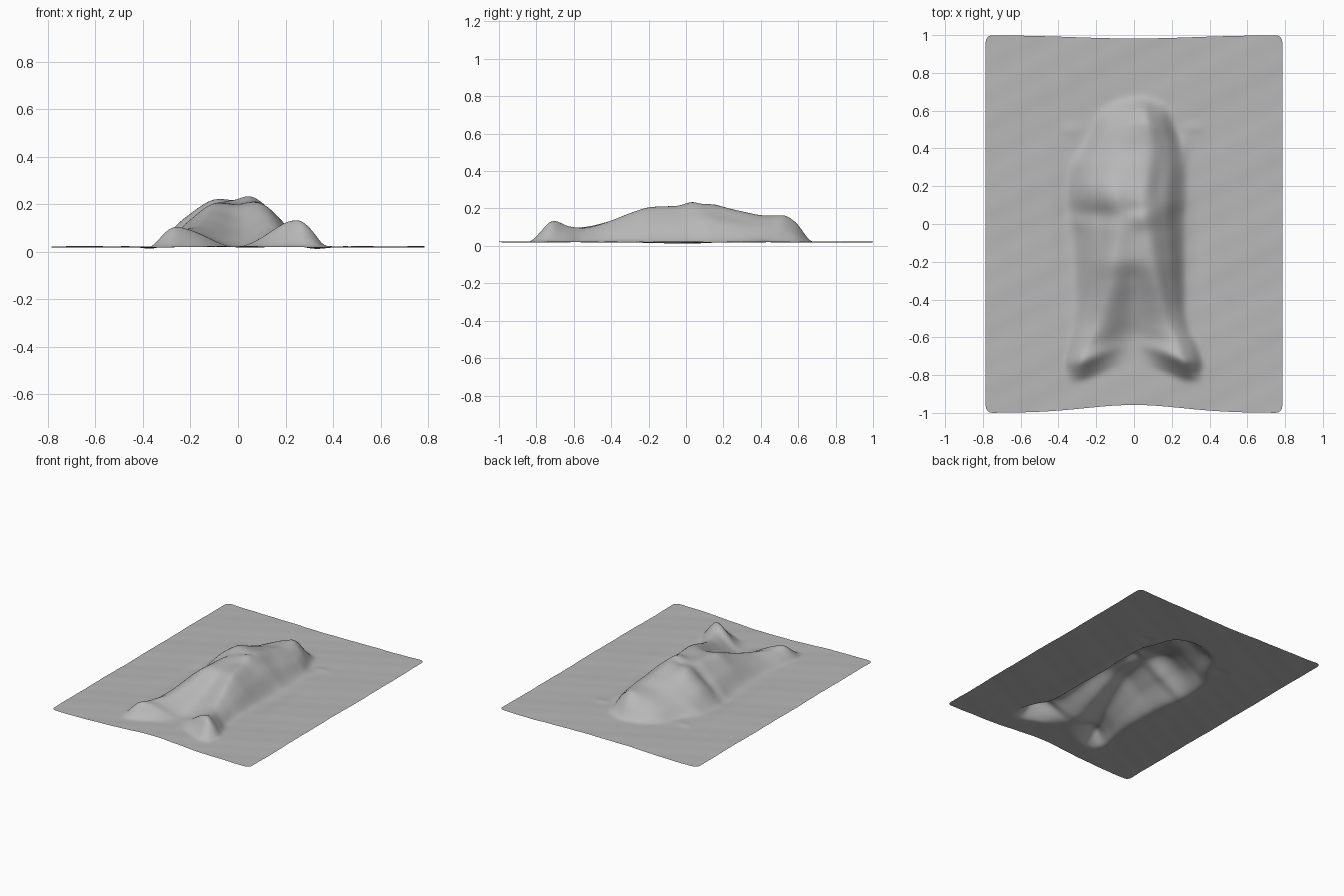
import bpy, bmesh, math

if "Cube" in bpy.data.objects:
    bpy.data.objects.remove(bpy.data.objects["Cube"])

BASE = 0.021
NX, NY = 156, 200

# Cross-sections along the body: y, left foot of slope, left ridge, right ridge,
# right foot of slope, left ridge height, middle height, right ridge height
STATIONS = [
    (-0.84, -.35, -.28, .28, .36, 0, 0, 0),
    (-0.78, -.36, -.28, .27, .36, .04, 0, .055),
    (-0.72, -.37, -.27, .255, .37, .087, 0, .118),
    (-0.65, -.36, -.24, .23, .35, .074, .003, .088),
    (-0.55, -.34, -.19, .18, .30, .078, .02, .078),
    (-0.42, -.33, -.14, .14, .28, .108, .065, .108),
    (-0.30, -.33, -.11, .11, .28, .150, .12, .155),
    (-0.18, -.33, -.09, .08, .28, .187, .178, .190),
    (-0.05, -.34, -.07, .06, .28, .188, .185, .194),
    (0.04, -.35, -.07, .04, .28, .192, .198, .214),
    (0.13, -.37, -.08, .04, .29, .200, .196, .202),
    (0.28, -.36, -.09, .06, .29, .152, .164, .168),
    (0.42, -.32, -.07, .07, .28, .115, .130, .143),
    (0.52, -.28, -.05, .07, .25, .106, .127, .141),
    (0.59, -.25, -.04, .06, .22, .070, .088, .098),
    (0.68, -.22, -.04, .05, .20, 0, 0, 0),
]

# Small folds: x, y, radius x, radius y, height
FOLDS = [
    (-0.20, 0.19, .11, .08, .014), (-0.19, 0.05, .10, .05, -.018),
    (0.16, 0.10, .05, .08, .006), (0.02, 0.08, .05, .025, -.010),
    (0.12, 0.22, .04, .08, -.010), (0.06, 0.58, .025, .06, .010),
    (-0.34, 0.50, .05, .03, .006), (0.31, 0.51, .05, .025, .006),
    (0.27, 0.40, .02, .08, .008), (-0.30, 0.02, .04, .05, .010),
    (-0.37, -0.05, .05, .3, -.008), (0.33, -.1, .05, .3, -.007),
]


def hermite(points, t):
    """Monotone cubic through (position, value) points, flat beyond the ends."""
    if t <= points[0][0]:
        return points[0][1]
    if t >= points[-1][0]:
        return points[-1][1]
    s = [(b[1] - a[1]) / (b[0] - a[0]) for a, b in zip(points, points[1:])]
    m = [0.0] + [2 * a * b / (a + b) if a * b > 0 else 0.0
                 for a, b in zip(s, s[1:])] + [0.0]
    for i, (a, b) in enumerate(zip(points, points[1:])):
        if t <= b[0]:
            h = b[0] - a[0]
            u = (t - a[0]) / h
            return ((2*u**3 - 3*u**2 + 1) * a[1] + (u**3 - 2*u**2 + u) * h * m[i]
                    + (3*u**2 - 2*u**3) * b[1] + (u**3 - u**2) * h * m[i + 1])


COLUMNS = [[(s[0], s[k]) for s in STATIONS] for k in range(1, 8)]


def section(y):
    """Cross-section points of the covered body at this y."""
    l, rl, rr, r, hl, v, hr = [hermite(c, y) for c in COLUMNS]
    return [(l, 0), (l + (rl - l) * .5, hl * .57), (rl, hl), ((rl + rr) / 2, v),
            (rr, hr), (rr + (r - rr) * .5, hr * .6), (r, 0)]


def bell(x, w):
    return math.exp(-(x / w) ** 2)


def ramp(t):
    t = min(1, max(0, t))
    return t * t * (3 - 2 * t)


def ripple(x, y):
    """Faint unevenness of the cloth."""
    return 0.0011 * (math.sin(11 * x + 5 * y) + math.sin(13 * y - 7 * x + 1)
                     + math.sin(29 * x - 17 * y) * math.sin(23 * y + 9 * x))


# Draped sheet
bm = bmesh.new()
rows = []
for j in range(NY + 1):
    row = []
    y0 = -1 + 2 * j / NY
    for i in range(NX + 1):
        x, y = -0.785 + 1.57 * i / NX, y0
        # round the corners
        rad = 0.035
        cx, cy = 0.785 - rad, 1 - rad
        dx, dy = abs(x) - cx, abs(y) - cy
        if dx > 1e-6 and dy > 1e-6:
            k = max(dx, dy) / math.hypot(dx, dy)
            x = math.copysign(cx + dx * k, x)
            y = math.copysign(cy + dy * k, y)
        # cloth pulled in at both ends
        y += 0.042 * bell(x, .36) * max(0, -y) ** 4
        y -= 0.018 * bell(x, .45) * max(0, y) ** 4
        # slanted toes and a rounded head end
        off = abs(x) - 0.27
        yb = y - ramp((-y - .5) / .2) * (0.4 * max(0, -off) + 2.5 * max(0, off) ** 2 * -1)
        yb += ramp((y - .3) / .2) * 1.5 * (x - .02) ** 2
        z = BASE + hermite(section(yb), x) + ripple(x, y)
        for fx, fy, wx, wy, h in FOLDS:
            z += h * bell(x - fx, wx) * bell(y - fy, wy)
        row.append(bm.verts.new((x, y, max(z, 0))))
    rows.append(row)
for a, b in zip(rows, rows[1:]):
    for i in range(NX):
        bm.faces.new((a[i], a[i + 1], b[i + 1], b[i]))
mesh = bpy.data.meshes.new("draped_sheet")
bm.to_mesh(mesh)
bm.free()
sheet = bpy.data.objects.new("draped_sheet", mesh)
bpy.context.collection.objects.link(sheet)

# Mid grey cloth
cloth = bpy.data.materials.new("grey_cloth")
cloth.diffuse_color = (0.48, 0.48, 0.48, 1)
cloth.use_nodes = True
cloth.node_tree.nodes["Principled BSDF"].inputs["Base Color"].default_value = cloth.diffuse_color
mesh.materials.append(cloth)

# Soften the folds, keeping the outline fixed
inner = sheet.vertex_groups.new(name="inner")
inner.add([v.index for v in mesh.vertices if abs(v.co.x) < .7 and abs(v.co.y) < .9],
          1.0, 'REPLACE')
smooth = sheet.modifiers.new("soften", 'SMOOTH')
smooth.factor = 0.5
smooth.iterations = 14
smooth.vertex_group = "inner"
mesh.shade_smooth()
